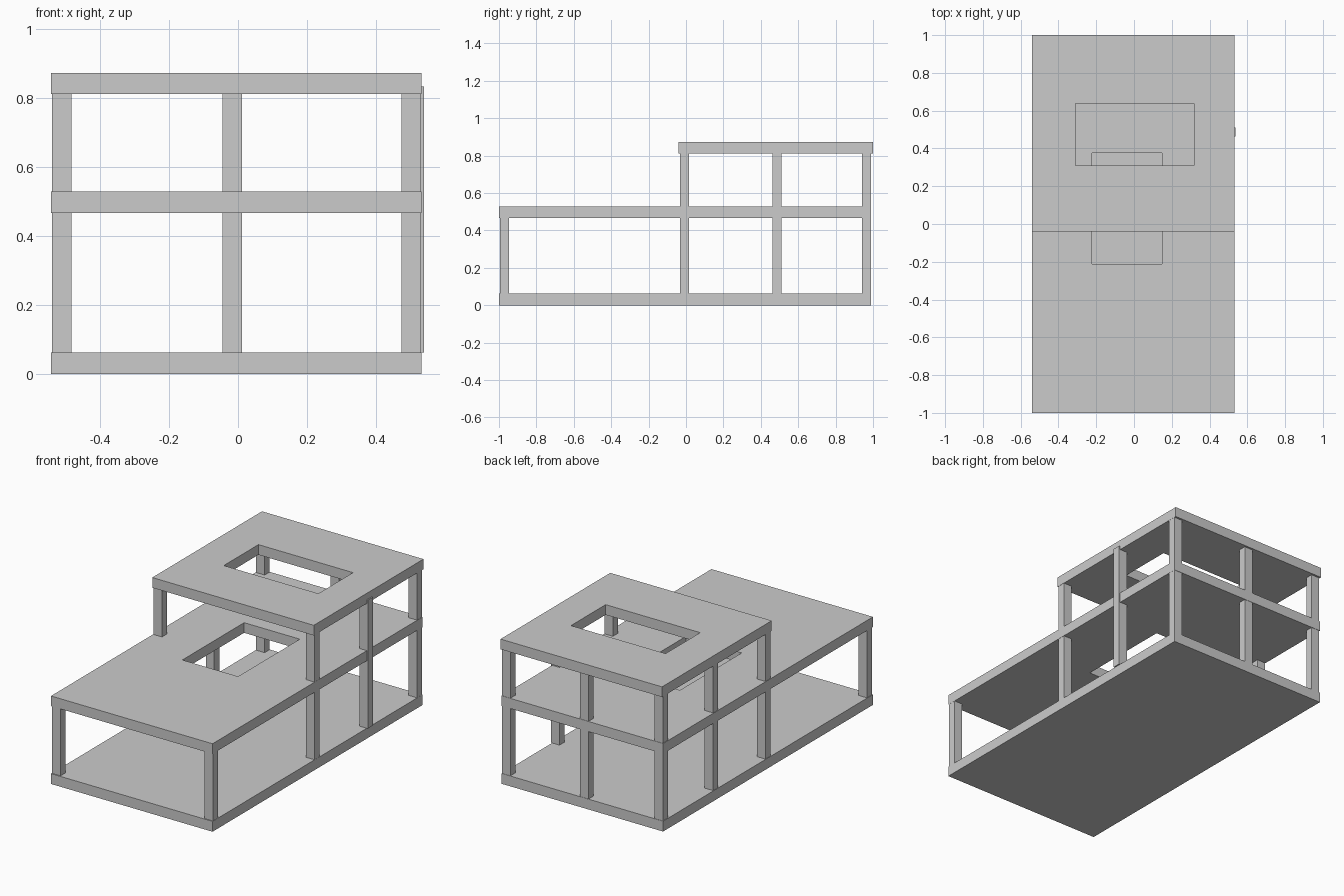
import bpy, bmesh

if "Cube" in bpy.data.objects:
    bpy.data.objects.remove(bpy.data.objects["Cube"])


def finish(name, bm):
    bmesh.ops.recalc_face_normals(bm, faces=bm.faces)
    mesh = bpy.data.meshes.new(name)
    bm.to_mesh(mesh)
    bm.free()
    bpy.context.collection.objects.link(bpy.data.objects.new(name, mesh))


def box(name, x, y, z):
    bm = bmesh.new()
    bmesh.ops.create_cube(bm, size=1)
    for v in bm.verts:
        v.co = [r[0] if c < 0 else r[1] for c, r in zip(v.co, (x, y, z))]
    finish(name, bm)


def holed_slab(name, x, y, z, hole_x, hole_y):
    bm = bmesh.new()

    def loop(xr, yr, h):
        return [bm.verts.new((xr[i], yr[j], h)) for i, j in ((0, 0), (1, 0), (1, 1), (0, 1))]

    # Outer bottom, outer top, inner top, inner bottom
    loops = [loop(x, y, z[0]), loop(x, y, z[1]),
             loop(hole_x, hole_y, z[1]), loop(hole_x, hole_y, z[0])]
    for k in range(4):
        a, b = loops[k], loops[(k + 1) % 4]
        for i in range(4):
            j = (i + 1) % 4
            bm.faces.new((a[i], a[j], b[j], b[i]))
    finish(name, bm)


# Floor slabs and roof, with stair opening and skylight
SLAB_X = (-0.541, 0.531)
box("ground_slab", SLAB_X, (-1.0, 0.99), (0, 0.062))
holed_slab("upper_floor_slab", SLAB_X, (-1.0, 0.99), (0.467, 0.528),
           (-0.222, 0.148), (-0.211, 0.375))
holed_slab("roof_slab", SLAB_X, (-0.04, 1.0), (0.811, 0.872),
           (-0.311, 0.317), (0.309, 0.638))

# Columns on each storey
LOWER, UPPER = (0.062, 0.467), (0.528, 0.811)
LEFT, RIGHT, MIDDLE = (-0.538, -0.482), (0.474, 0.530), (-0.045, 0.011)
FRONT, CENTRE, SIDE, BACK = (-0.994, -0.946), (-0.032, 0.016), (0.463, 0.511), (0.941, 0.988)

columns = [("front_left", LEFT, FRONT), ("front_right", RIGHT, FRONT),
           ("centre_left", LEFT, CENTRE), ("centre_right", RIGHT, CENTRE),
           ("side_left", LEFT, SIDE), ("back_left", LEFT, BACK),
           ("back_right", RIGHT, BACK), ("back_middle", MIDDLE, BACK)]
for name, x, y in columns:
    box("lower_column_" + name, x, y, LOWER)
    if y != FRONT:
        box("upper_column_" + name, x, y, UPPER)

# Tall column standing slightly proud of the right side
box("tall_column_side_right", (0.482, 0.538), SIDE, (0.062, 0.833))
